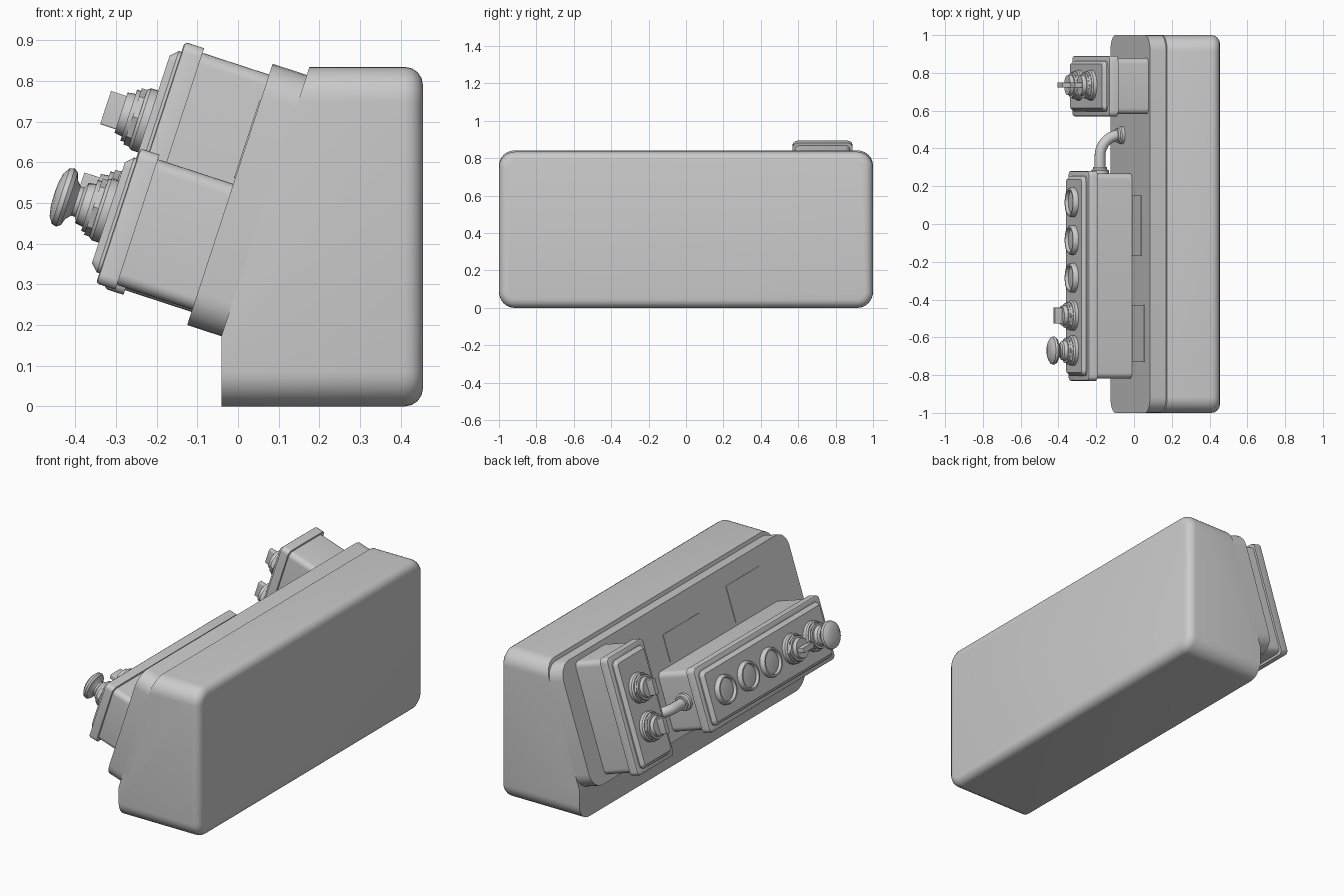
import bpy, bmesh, math
from mathutils import Vector, Matrix

cube = bpy.data.objects.get("Cube")
if cube:
    bpy.data.objects.remove(cube)

grey = bpy.data.materials.new("light_grey")
grey.use_nodes = True
colour = (0.6, 0.6, 0.6, 1)
grey.diffuse_color = colour
grey.node_tree.nodes["Principled BSDF"].inputs["Base Color"].default_value = colour

# Sloped panel frame: local x runs to -y, local y up the slope, local z outward
UP = Vector((0.311, 0, 0.951)).normalized()
OUT = Vector((-UP.z, 0, UP.x))
PANEL = Matrix((Vector((0, -1, 0)), UP, OUT)).transposed().to_4x4()
PANEL.translation = (-0.125, 0, 0.2)


def finish(name, bm, matrix=Matrix()):
    bmesh.ops.recalc_face_normals(bm, faces=bm.faces)
    mesh = bpy.data.meshes.new(name)
    bm.to_mesh(mesh)
    bm.free()
    mesh.materials.append(grey)
    obj = bpy.data.objects.new(name, mesh)
    bpy.context.collection.objects.link(obj)
    obj.matrix_world = matrix
    bpy.ops.object.select_all(action='DESELECT')
    obj.select_set(True)
    bpy.context.view_layer.objects.active = obj
    bpy.ops.object.shade_smooth_by_angle(angle=math.radians(35))
    return obj


def rounded_block(low, high, radius, axis, segments=6):
    """Box with its four edges parallel to the axis rounded."""
    bm = bmesh.new()
    low, high = Vector(low), Vector(high)
    size = high - low
    bmesh.ops.create_cube(bm, size=1, matrix=Matrix.Translation((low + high) / 2)
                          @ Matrix.Diagonal((*size, 1)))
    edges = [e for e in bm.edges
             if abs((e.verts[0].co - e.verts[1].co)[axis]) > size[axis] * 0.9]
    bmesh.ops.bevel(bm, geom=edges, offset=radius, segments=segments,
                    profile=0.5, affect='EDGES')
    return bm


def bevel_end(bm, axis, value, offset, segments):
    edges = [e for e in bm.edges if all(abs(v.co[axis] - value) < 1e-4 for v in e.verts)]
    bmesh.ops.bevel(bm, geom=edges, offset=offset, segments=segments,
                    profile=0.5, affect='EDGES')


def panel_block(name, y, w, u, radius, chamfer=0, segments=1):
    bm = rounded_block((-y[1], w[0], u[0]), (-y[0], w[1], u[1]), radius, 2)
    if chamfer:
        bevel_end(bm, 2, u[1], chamfer, segments)
    return finish(name, bm, PANEL)


def lathe(name, profile, y, w, u, sides=32):
    """Turn (radius, height) points around the panel normal."""
    bm = bmesh.new()
    rings = []
    for r, h in profile:
        if r == 0:
            rings.append([bm.verts.new((0, 0, h))] * sides)
        else:
            rings.append([bm.verts.new((r * math.cos(a), r * math.sin(a), h))
                          for a in (math.tau * i / sides for i in range(sides))])
    for lower, upper in zip(rings, rings[1:]):
        for i in range(sides):
            j = (i + 1) % sides
            corners = list(dict.fromkeys((lower[i], lower[j], upper[j], upper[i])))
            bm.faces.new(corners)
    return finish(name, bm, PANEL @ Matrix.Translation((-y, w, u)))


# Main housing: rounded shell, cut along the slope
body = rounded_block((-0.04, -1, 0), (0.455, 1, 0.835), 0.085, 0, 8)
bevel_end(body, 0, 0.455, 0.045, 4)
cut = bmesh.ops.bisect_plane(body, geom=body.verts[:] + body.edges[:] + body.faces[:],
                             plane_co=(-0.04, 0, 0.175), plane_no=OUT, clear_outer=True)
rim = [g for g in cut["geom_cut"] if isinstance(g, bmesh.types.BMEdge)]
bmesh.ops.contextual_create(body, geom=rim)
finish("main_housing", body)

# Sloped mounting panel and thin label plates
panel_block("sloped_panel", (-1, 1), (0, 0.676), (-0.12, 0), 0.085)
panel_block("centre_label", (-0.17, 0.15), (0.38, 0.53), (0, 0.003), 0.004)
panel_block("side_label", (-0.73, -0.43), (0.38, 0.58), (0, 0.003), 0.004)


def control_box(name, y, w, lid):
    """Enclosure with an overhanging lid and a raised, chamfered face."""
    def inset(span, d):
        return span[0] + d, span[1] - d
    panel_block(name + "_case", inset(y, 0.012), inset(w, 0.012), (0, lid), 0.03)
    panel_block(name + "_lid", y, w, (lid, lid + 0.05), 0.025, 0.008, 2)
    panel_block(name + "_face", inset(y, 0.026), inset(w, 0.026),
                (lid + 0.04, lid + 0.075), 0.03, 0.018)
    return lid + 0.075


long_top = control_box("long_box", (-0.83, 0.28), (0.028, 0.377), 0.195)
tall_top = control_box("tall_box", (0.57, 0.89), (0.022, 0.66), 0.172)


def collar(name, y, w, u):
    lathe(name + "_collar", [(0, 0), (0.08, 0), (0.08, 0.018), (0.074, 0.026),
                             (0.066, 0.026), (0.066, 0.05), (0, 0.05)], y, w, u)
    lathe(name + "_nut", [(0, 0.026), (0.073, 0.026), (0.073, 0.04), (0, 0.04)],
          y, w, u, 8)


def selector(name, y, w, u, across):
    collar(name, y, w, u)
    lathe(name + "_hub", [(0, 0.05), (0.055, 0.05), (0.052, 0.07), (0, 0.07)], y, w, u)
    dy, dw = (0.043, 0.013) if across else (0.013, 0.043)
    panel_block(name + "_handle", (y - dy, y + dy), (w - dw, w + dw),
                (u + 0.06, u + 0.11), 0.004)


# Row of controls on the long box
ROW = 0.205
for number, y in enumerate((0.115, -0.085, -0.285), 1):
    lathe(f"push_button_{number}",
          [(0.078, 0), (0.078, 0.018), (0.073, 0.028), (0.064, 0.028),
           (0.06, 0.012), (0.05, 0.014), (0, 0.014)], y, ROW, long_top)
selector("row_selector", -0.485, ROW, long_top, True)
collar("stop_button", -0.67, ROW, long_top)
lathe("stop_button_mushroom",
      [(0, 0.05), (0.055, 0.05), (0.05, 0.068), (0.038, 0.075), (0.038, 0.085),
       (0.05, 0.096), (0.068, 0.102), (0.075, 0.112), (0.072, 0.124),
       (0.055, 0.135), (0.03, 0.14), (0, 0.141)], -0.67, ROW, long_top)

# Selectors on the tall box
for name, w in (("upper_selector", 0.446), ("lower_selector", 0.235)):
    selector(name, 0.735, w, tall_top, False)

# Bent conduit from the long box into the panel
bend = Vector((-0.47, ROW, 0.125))
curve = bpy.data.curves.new("conduit_path", 'CURVE')
curve.dimensions = '3D'
curve.bevel_depth = 0.029
curve.bevel_resolution = 4
path = curve.splines.new('POLY')
points = [Vector((-0.26, ROW, 0.125))]
for i in range(11):
    a = math.pi / 2 * i / 10
    points.append(bend + Vector((0.11 * (1 - math.sin(a)), 0, -0.11 * (1 - math.cos(a)))))
points.append(Vector((-0.47, ROW, -0.01)))
path.points.add(len(points) - 1)
for p, co in zip(path.points, points):
    p.co = (*co, 1)
curve.materials.append(grey)
conduit = bpy.data.objects.new("conduit", curve)
bpy.context.collection.objects.link(conduit)
conduit.matrix_world = PANEL

# Conduit glands on the panel and on the box end
gland = [(0, 0), (0.047, 0), (0.047, 0.016), (0.038, 0.022), (0.038, 0.034), (0, 0.034)]
lathe("panel_gland", gland, 0.47, ROW, 0)
box_gland = lathe("box_gland", gland, 0, 0, 0)
box_gland.matrix_world = (PANEL @ Matrix.Translation((-0.268, ROW, 0.125))
                          @ Matrix.Rotation(-math.pi / 2, 4, 'Y'))
